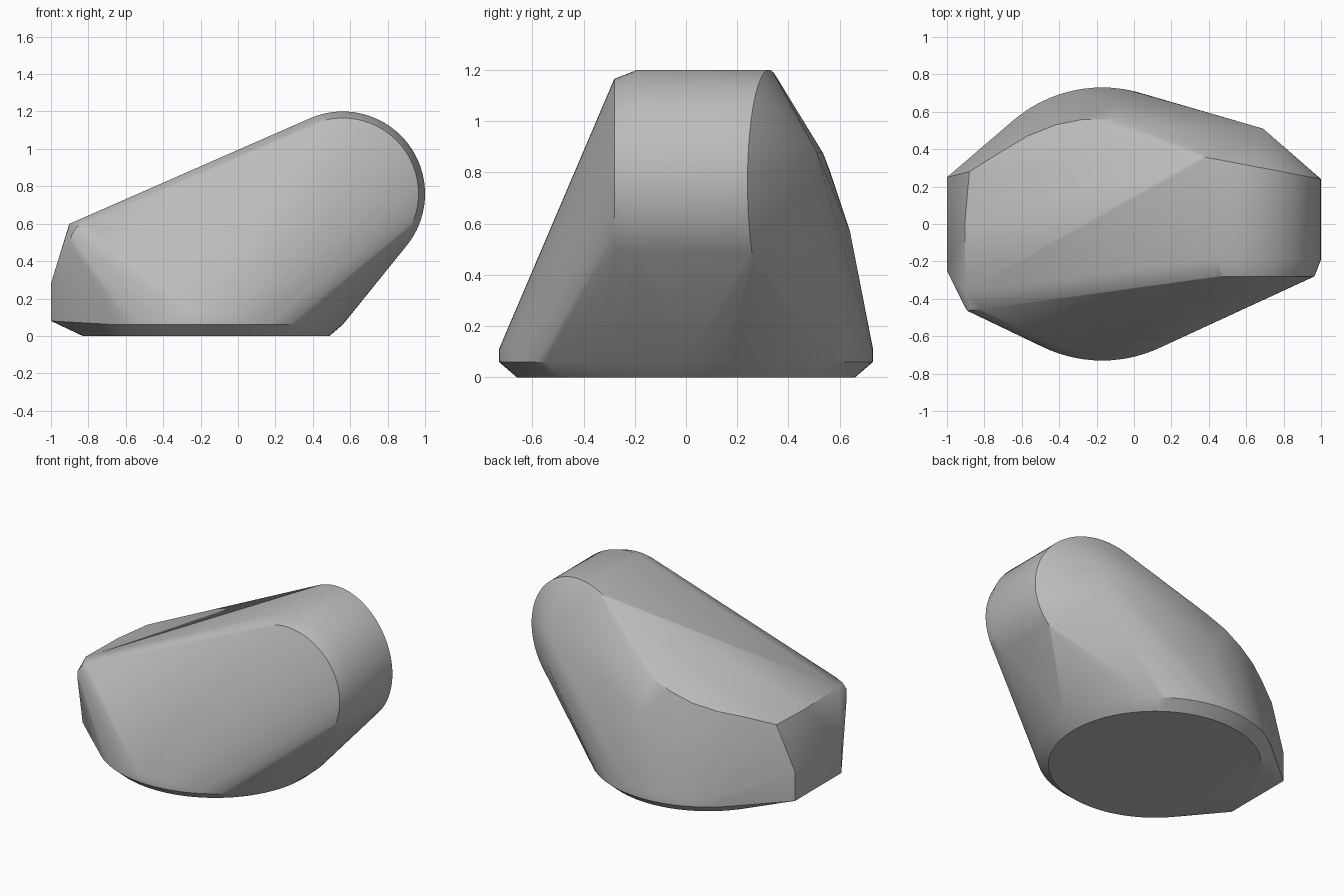
import bpy
import bmesh
from math import sin, cos, tau, radians

cube = bpy.data.objects.get("Cube")
if cube:
    bpy.data.objects.remove(cube, do_unlink=True)

grey = bpy.data.materials.new("neutral_grey")
grey.use_nodes = True
colour = (0.5, 0.5, 0.5, 1)
grey.diffuse_color = colour
grey.node_tree.nodes["Principled BSDF"].inputs["Base Color"].default_value = colour


def base_ring(radius, z, n=96):
    """Horizontal ring around the foot of the body."""
    return [(-0.17 + radius * cos(tau * i / n), radius * sin(tau * i / n), z)
            for i in range(n)]


def barrel_ring(radius, y, slant=0.0, n=96):
    """Upright ring around the barrel axis; slant turns its plane."""
    ring = []
    for i in range(n):
        x = 0.56 + radius * cos(tau * i / n)
        ring.append((x, y + slant * (1 - x), 0.76 + radius * sin(tau * i / n)))
    return ring


points = []

# Round foot with a bevelled lower rim
points += base_ring(0.66, 0) + base_ring(0.73, 0.06) + base_ring(0.73, 0.11)

# Barrel end: bevelled front, slanted back
points += barrel_ring(0.405, -0.28) + barrel_ring(0.44, -0.19)
points += barrel_ring(0.44, 0.24, 0.19)

# Flat nose plate
points += [(-1, y, z) for y in (-0.25, 0.25) for z in (0.08, 0.28)]

# Rounded front corner and upper edge of the nose
points += [(-0.9, -0.45, 0.49), (-0.89, -0.465, 0.54), (-0.865, -0.46, 0.58),
           (-0.82, -0.455, 0.605), (-0.9, -0.36, 0.6), (-0.905, 0, 0.59)]

# Curved back edge of the top
points += [(-0.88, 0.28, 0.58), (-0.72, 0.38, 0.627), (-0.57, 0.47, 0.66),
           (-0.42, 0.53, 0.7), (-0.27, 0.56, 0.755), (-0.12, 0.56, 0.81),
           (0.04, 0.535, 0.875)]

# Two short upright ridges on the back
points += [(0.69, 0.51, z) for z in (0.65, 0.88)]
points += [(-0.09, 0.64, z) for z in (0.4, 0.57)]

# Wrap one convex skin around all the sections
bm = bmesh.new()
for p in points:
    bm.verts.new(p)
bmesh.ops.remove_doubles(bm, verts=bm.verts, dist=0.0005)
hull = bmesh.ops.convex_hull(bm, input=bm.verts)
inside = {g for g in hull["geom_interior"] + hull["geom_unused"]
          if isinstance(g, bmesh.types.BMVert)}
bmesh.ops.delete(bm, geom=list(inside), context="VERTS")
bmesh.ops.dissolve_limit(bm, angle_limit=radians(0.3), verts=bm.verts, edges=bm.edges)
bmesh.ops.recalc_face_normals(bm, faces=bm.faces)

mesh = bpy.data.meshes.new("body")
bm.to_mesh(mesh)
bm.free()
mesh.materials.append(grey)
body = bpy.data.objects.new("body", mesh)
bpy.context.collection.objects.link(body)

bpy.ops.object.select_all(action="DESELECT")
body.select_set(True)
bpy.context.view_layer.objects.active = body
bpy.ops.object.shade_smooth_by_angle(angle=radians(30))
